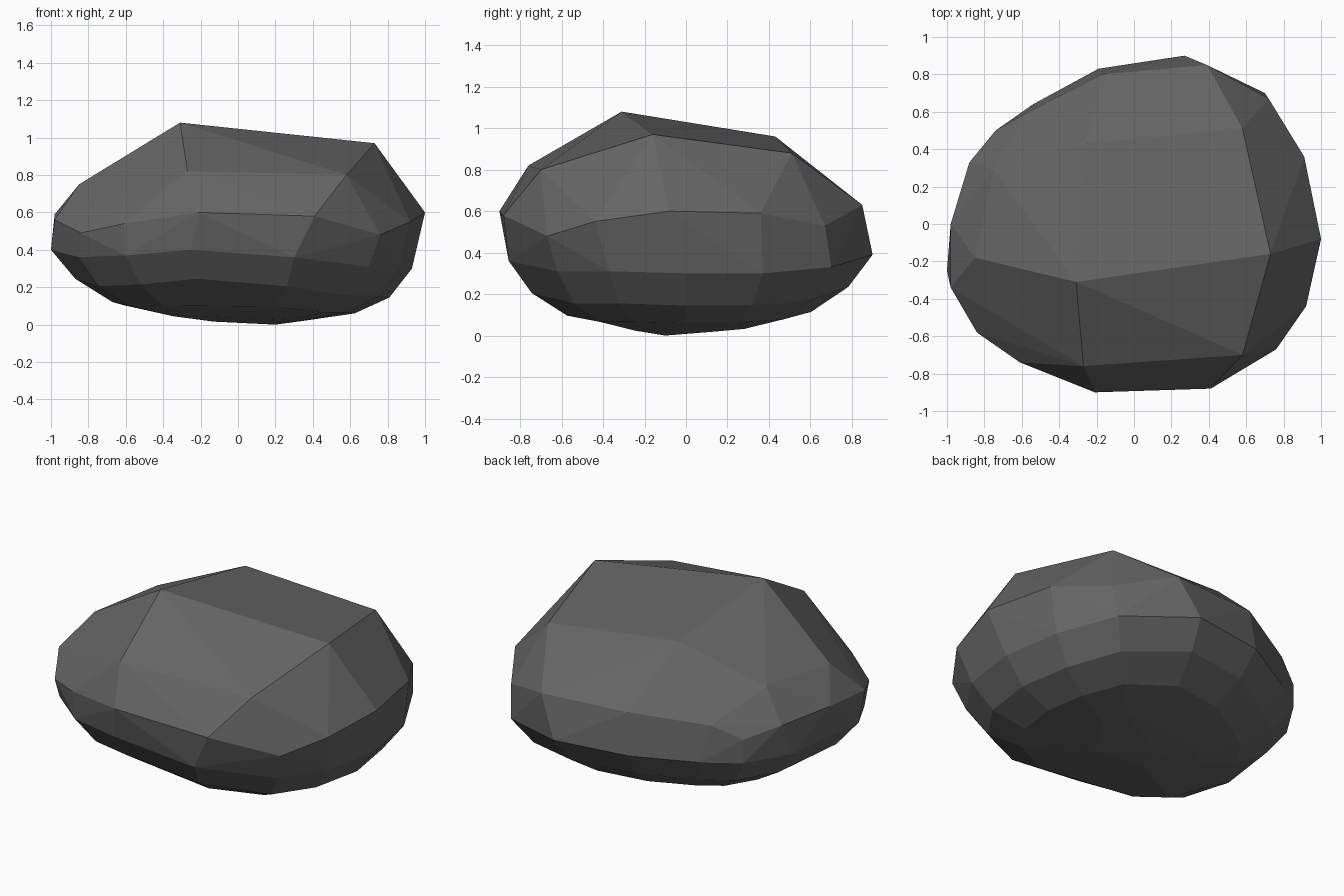
import bpy, bmesh

# Chiselled upper part: top plateau corners, shoulders, then the widest rim
crown = [
    (-.31, -.31, 1.08), (.73, -.16, .97), (.58, .51, .88), (-.25, .43, .96),
    (-.75, .29, .76), (-.85, -.18, .75), (-.27, -.76, .82), (.58, -.70, .80),
]
rim = [
    (-.21, -.90, .60), (.41, -.88, .58), (.76, -.67, .48), (.92, -.44, .55),
    (1.0, -.08, .60), (.91, .36, .59), (.72, .67, .53), (.39, .85, .63),
    (-.17, .80, .64), (-.58, .59, .59), (-.74, .50, .51), (-.88, .33, .57),
    (-.98, .0, .59), (-.98, -.34, .56), (-.84, -.58, .49), (-.61, -.74, .54),
]
# Ring just below the rim, which is repeated smaller and lower for the belly
belly = [
    (-.25, -.85, .40), (.30, -.855, .36), (.70, -.62, .31), (.87, -.37, .31),
    (.93, .0, .30), (.87, .37, .30), (.70, .70, .33), (.27, .90, .39),
    (-.19, .83, .39), (-.54, .64, .37), (-.74, .50, .365), (-.90, .25, .37),
    (-1.0, -.25, .40), (-.85, -.52, .36), (-.60, -.73, .37),
]
# (width factor, height factor, height offset)
rings = [(1, 1, 0), (.87, 1, -.155), (.67, .6, -.12), (.40, .4, -.10), (.15, .1, -.02)]

points = crown + rim + [(.2, -.1, 0)]
for s, k, dz in rings:
    points += [(x * s, y * s, max(z * k + dz, 0)) for x, y, z in belly]

# Stone: convex hull of the points, nearly coplanar facets merged
bm = bmesh.new()
for p in points:
    bm.verts.new(p)
hull = bmesh.ops.convex_hull(bm, input=bm.verts[:])
loose = [v for v in bm.verts if not v.link_faces]
bmesh.ops.delete(bm, geom=loose, context='VERTS')
bmesh.ops.dissolve_limit(bm, angle_limit=0.06, verts=bm.verts[:], edges=bm.edges[:])
bmesh.ops.recalc_face_normals(bm, faces=bm.faces[:])

mesh = bpy.data.meshes.new("stone")
bm.to_mesh(mesh)
bm.free()
stone = bpy.data.objects.new("stone", mesh)
bpy.context.collection.objects.link(stone)

# Dark grey surface
mat = bpy.data.materials.new("dark_stone")
mat.diffuse_color = (.13, .13, .13, 1)
mesh.materials.append(mat)
